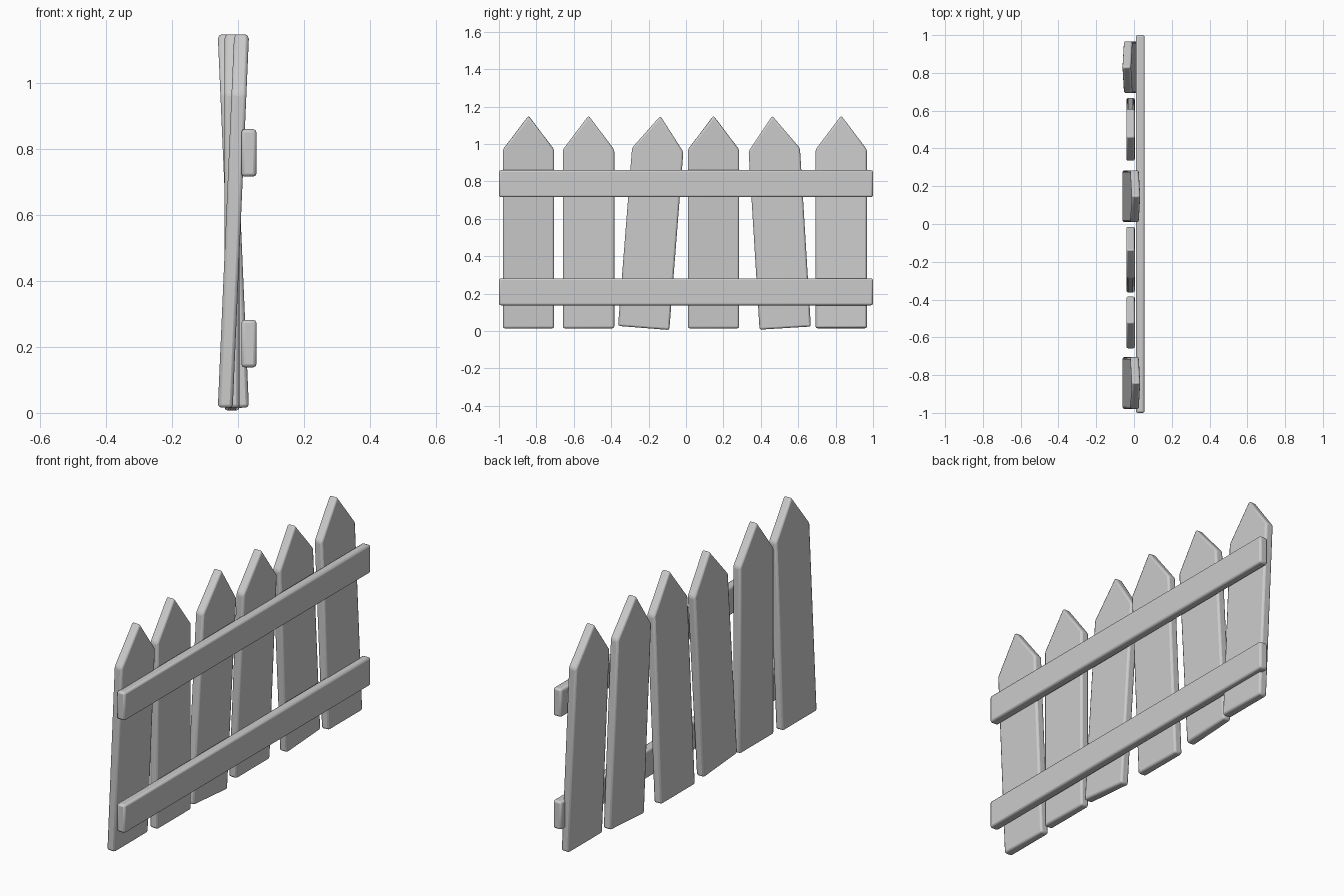
import bpy, bmesh
from math import radians

if "Cube" in bpy.data.objects:
    bpy.data.objects.remove(bpy.data.objects["Cube"])

WIDTH, THICK, MID_Z = 0.275, 0.045, 0.578


def finish(obj):
    # softened edges, flat broad faces
    bev = obj.modifiers.new("soft_edges", 'BEVEL')
    bev.width = 0.01
    bev.segments = 2
    bev.limit_method = 'ANGLE'
    bpy.ops.object.select_all(action='DESELECT')
    obj.select_set(True)
    bpy.context.view_layer.objects.active = obj
    bpy.ops.object.shade_smooth_by_angle(angle=radians(30))


def board(name, profile, thick, loc, rot=(0, 0, 0)):
    # extrude a (y, z) outline along x, centred on its location
    bm = bmesh.new()
    face = bm.faces.new([bm.verts.new((-thick / 2, y, z)) for y, z in profile])
    ext = bmesh.ops.extrude_face_region(bm, geom=[face])
    verts = [g for g in ext["geom"] if isinstance(g, bmesh.types.BMVert)]
    bmesh.ops.translate(bm, verts=verts, vec=(thick, 0, 0))
    bmesh.ops.recalc_face_normals(bm, faces=bm.faces)
    mesh = bpy.data.meshes.new(name)
    bm.to_mesh(mesh)
    bm.free()
    obj = bpy.data.objects.new(name, mesh)
    bpy.context.collection.objects.link(obj)
    obj.location = loc
    obj.rotation_euler = [radians(a) for a in rot]
    finish(obj)


# pointed pickets: x, y, sideways tilt, forward lean
w = WIDTH / 2
picket = [(-w, 0.015 - MID_Z), (w, 0.015 - MID_Z), (w, 0.97 - MID_Z),
          (0, 1.152 - MID_Z), (-w, 0.97 - MID_Z)]
pickets = [(-0.014, -0.842, 0, 2.5), (-0.018, -0.521, 0, 0),
           (-0.018, -0.182, -4.5, 0), (-0.014, 0.147, 0, 2.5),
           (-0.018, 0.496, 3.5, 0), (-0.014, 0.83, 0, -2.5)]
for i, (x, y, tilt, lean) in enumerate(pickets):
    board(f"picket_{i + 1}", picket, THICK, (x, y, MID_Z), (tilt, lean, 0))

# two horizontal rails
rail = [(-1, -0.072), (1, -0.072), (1, 0.072), (-1, 0.072)]
for name, z in (("lower_rail", 0.21), ("upper_rail", 0.788)):
    board(name, rail, 0.046, (0.033, 0, z))
